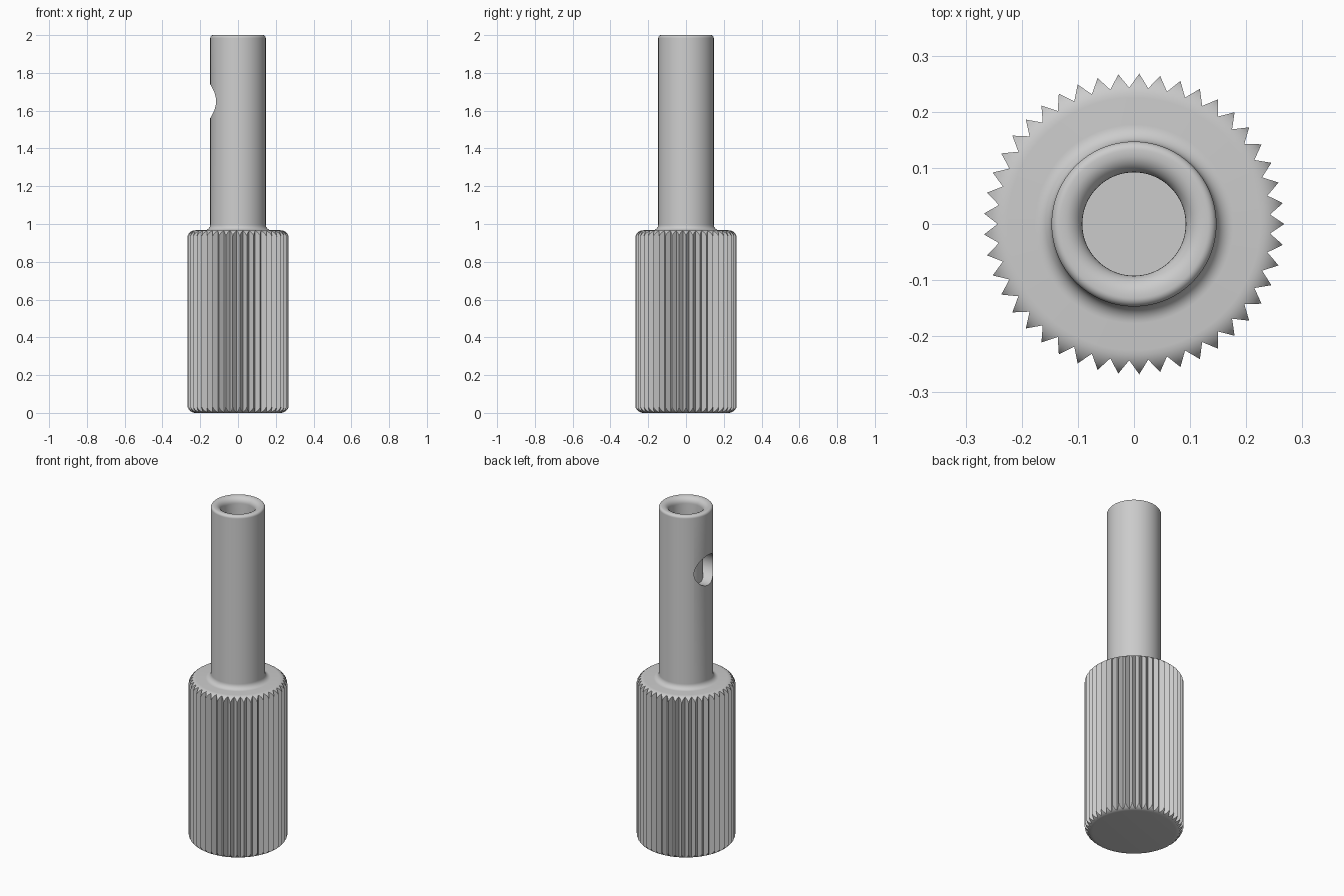
import bpy, bmesh
from math import pi, cos, sin, radians
from mathutils import Matrix, Vector

if "Cube" in bpy.data.objects:
    bpy.data.objects.remove(bpy.data.objects["Cube"])

# Single brushed-metal grey
grey = bpy.data.materials.new("metal_grey")
grey.use_nodes = True
grey.diffuse_color = (0.6, 0.6, 0.6, 1)
grey.node_tree.nodes["Principled BSDF"].inputs["Base Color"].default_value = (0.6, 0.6, 0.6, 1)

TEETH = 45
TIP, ROOT = 0.268, 0.243      # knurl radii
GRIP_R, GRIP_TOP = 0.27, 0.967
STEM_R, BORE_R = 0.147, 0.092
BORE_FLOOR = 1.55


def make_object(name, bm):
    bmesh.ops.recalc_face_normals(bm, faces=bm.faces[:])
    mesh = bpy.data.meshes.new(name)
    bm.to_mesh(mesh)
    bm.free()
    mesh.materials.append(grey)
    obj = bpy.data.objects.new(name, mesh)
    bpy.context.collection.objects.link(obj)
    return obj


def arc(cx, cz, r, start, end, steps=8):
    """Points on an arc of the profile, angles in degrees."""
    angles = [radians(start + (end - start) * i / steps) for i in range(steps + 1)]
    return [(cx + r * cos(a), cz + r * sin(a)) for a in angles]


def lathe(name, profile, segments=180):
    bm = bmesh.new()
    verts = [bm.verts.new((r, 0, z)) for r, z in profile]
    edges = [bm.edges.new(pair) for pair in zip(verts, verts[1:])]
    bmesh.ops.spin(bm, geom=verts + edges, axis=(0, 0, 1), cent=(0, 0, 0),
                   angle=2 * pi, steps=segments)
    bmesh.ops.remove_doubles(bm, verts=bm.verts[:], dist=1e-5)
    return make_object(name, bm)


def boolean(target, cutter, operation):
    mod = target.modifiers.new(operation.lower(), "BOOLEAN")
    mod.object, mod.operation, mod.solver = cutter, operation, "EXACT"
    bpy.context.view_layer.objects.active = target
    bpy.ops.object.modifier_apply(modifier=mod.name)
    bpy.data.objects.remove(cutter)


# Turned body: rounded grip, filleted shoulder, stem, rounded lip and blind bore
round_r, fillet, lip_out, lip_in = 0.045, 0.03, 0.015, 0.035
profile = [(0, 0)]
profile += arc(GRIP_R - round_r, round_r, round_r, -90, 0)
profile += arc(GRIP_R - round_r, GRIP_TOP - round_r, round_r, 0, 90)
profile += arc(STEM_R + fillet, GRIP_TOP + fillet, fillet, 270, 180)
profile += arc(STEM_R - lip_out, 2 - lip_out, lip_out, 0, 90)
profile += arc(BORE_R + lip_in, 2 - lip_in, lip_in, 90, 180)
profile += [(BORE_R, BORE_FLOOR), (0, BORE_FLOOR)]
body = lathe("knurled_grip_with_stem", profile)

# Knurling: keep only what lies inside a toothed prism
bm = bmesh.new()
ring = []
for i in range(2 * TEETH):
    r = ROOT if i % 2 else TIP
    a = pi * i / TEETH
    ring.append(bm.verts.new((r * cos(a), r * sin(a), -0.1)))
base = bm.faces.new(ring)
top = bmesh.ops.extrude_face_region(bm, geom=[base])
bmesh.ops.translate(bm, vec=Vector((0, 0, 2.3)),
                    verts=[v for v in top["geom"] if isinstance(v, bmesh.types.BMVert)])
boolean(body, make_object("tooth_prism", bm), "INTERSECT")

# Side port through the stem wall into the bore
bm = bmesh.new()
bmesh.ops.create_cone(bm, cap_ends=True, segments=64, radius1=0.09, radius2=0.09, depth=0.3,
                      matrix=Matrix.Translation((-0.15, 0, 1.65)) @ Matrix.Rotation(pi / 2, 4, "Y"))
boolean(body, make_object("port_cutter", bm), "DIFFERENCE")

# Smooth turned surfaces, crisp teeth and edges
bpy.ops.object.select_all(action="DESELECT")
body.select_set(True)
bpy.context.view_layer.objects.active = body
bpy.ops.object.shade_smooth_by_angle(angle=radians(30))
